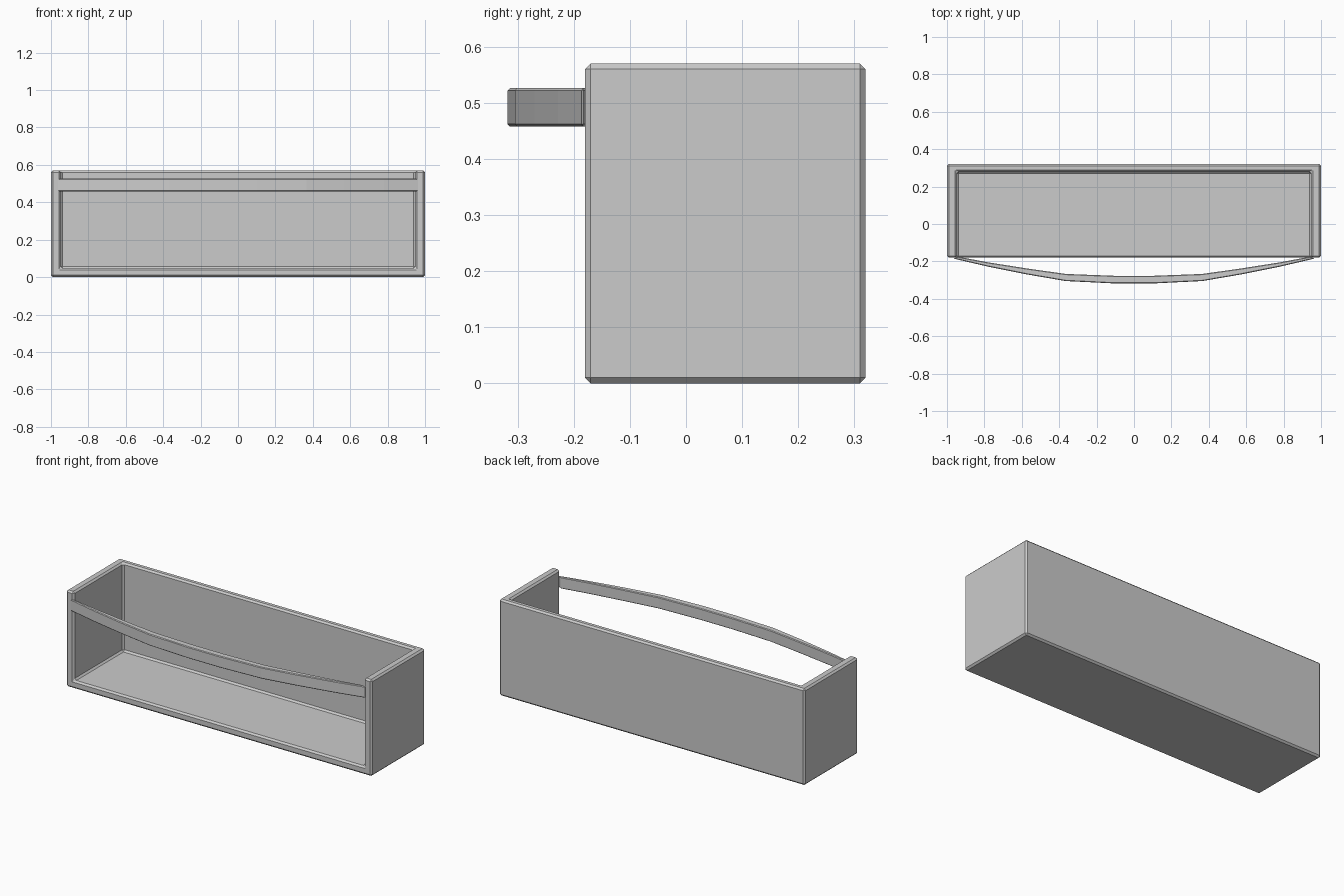
import bpy
import bmesh

if "Cube" in bpy.data.objects:
    bpy.data.objects.remove(bpy.data.objects["Cube"], do_unlink=True)

GREY = (0.6, 0.6, 0.6, 1)
grey = bpy.data.materials.new("plain grey")
grey.use_nodes = True
grey.diffuse_color = GREY
grey.node_tree.nodes["Principled BSDF"].inputs["Base Color"].default_value = GREY


def prism(name, outline, depth, axis, start):
    """Extrude a 2D outline along z (axis 2) or y (axis 1)."""
    bm = bmesh.new()
    place = (lambda a, b: (a, b, start)) if axis == 2 else (lambda a, b: (a, start, b))
    face = bm.faces.new([bm.verts.new(place(a, b)) for a, b in outline])
    grown = bmesh.ops.extrude_face_region(bm, geom=[face])["geom"]
    offset = (0, 0, depth) if axis == 2 else (0, depth, 0)
    bmesh.ops.translate(bm, vec=offset,
                        verts=[v for v in grown if isinstance(v, bmesh.types.BMVert)])
    bmesh.ops.recalc_face_normals(bm, faces=bm.faces)
    mesh = bpy.data.meshes.new(name)
    bm.to_mesh(mesh)
    bm.free()
    mesh.materials.append(grey)
    obj = bpy.data.objects.new(name, mesh)
    bpy.context.collection.objects.link(obj)
    return obj


def rectangle(x, low, high):
    return [(-x, low), (x, low), (x, high), (-x, high)]


def chamfer(obj, width, angle):
    mod = obj.modifiers.new("chamfer", "BEVEL")
    mod.width = width
    mod.segments = 1
    mod.limit_method = "ANGLE"
    mod.angle_limit = angle


# Shelf bin: floor, back and two sides, open at the top and front
shelf_bin = prism("bin", rectangle(1, -0.18, 0.32), 0.57, 2, 0)
cutter = prism("bin_cutter", rectangle(0.948, -0.5, 0.28), 1, 2, 0.048)
cutter.hide_render = True
cutter.hide_viewport = True
cut = shelf_bin.modifiers.new("hollow", "BOOLEAN")
cut.operation = "DIFFERENCE"
cut.solver = "EXACT"
cut.object = cutter
chamfer(shelf_bin, 0.01, 0.6)

# Bowed retaining strap across the front, thinner at its ends
outer = [(0.965, -0.185), (0.78, -0.228), (0.57, -0.27), (0.365, -0.305), (0.1, -0.318)]
inner = [(0.1, -0.277), (0.365, -0.267), (0.57, -0.238), (0.78, -0.205), (0.94, -0.175)]
right_half = outer[::-1] + inner[::-1]
# Order: outer from left to right, then inner from right to left
strap_outline = ([(-x, y) for x, y in outer] + outer[::-1]
                 + inner[::-1] + [(-x, y) for x, y in inner])
strap = prism("front_strap", strap_outline, 0.068, 2, 0.458)
chamfer(strap, 0.004, 0.6)
